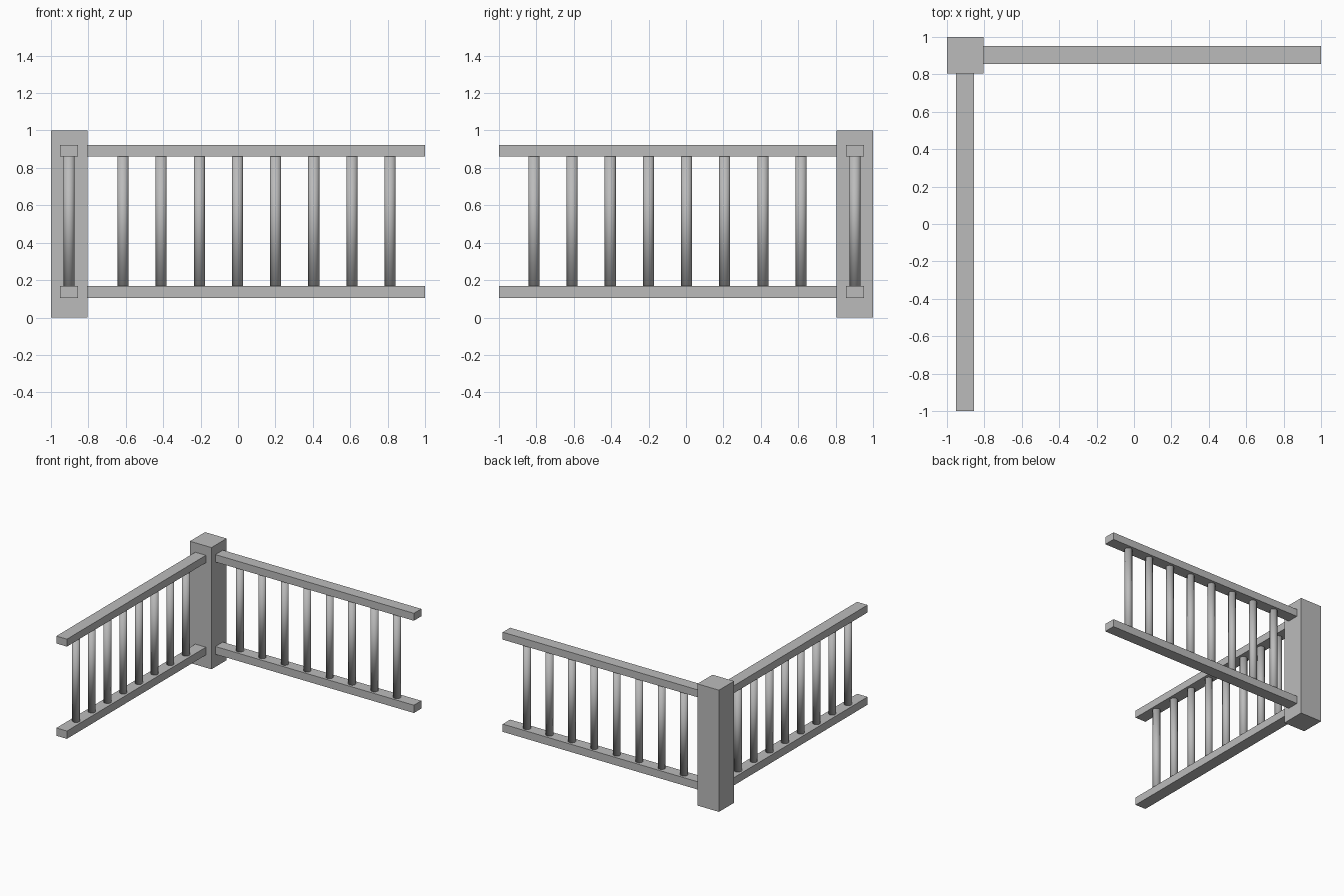
import bpy
from mathutils import Vector

cube = bpy.data.objects.get("Cube")
if cube:
    bpy.data.objects.remove(cube, do_unlink=True)

# Single plain grey material
GREY = (0.5, 0.5, 0.5, 1.0)
grey = bpy.data.materials.new("plain_grey")
grey.use_nodes = True
grey.diffuse_color = GREY
grey.node_tree.nodes["Principled BSDF"].inputs["Base Color"].default_value = GREY

# Shared dimensions
AXIS = 0.903                            # rail centre line, measured from the origin
POST_FACE = 0.804                       # inner face of the corner post
RAIL_HALF = 0.048
LOWER_RAIL = (0.104, 0.168)
UPPER_RAIL = (0.862, 0.923)
BALUSTER_COUNT = 8
BALUSTER_RADIUS = 0.0295
FIRST_BALUSTER, SPACING = -0.615, 0.204


def box(name, low, high):
    low, high = Vector(low), Vector(high)
    bpy.ops.mesh.primitive_cube_add(size=1, location=(low + high) / 2)
    obj = bpy.context.object
    obj.name = name
    obj.scale = high - low
    bpy.ops.object.transform_apply(location=False, rotation=False, scale=True)
    obj.data.materials.append(grey)


def baluster(name, x, y):
    bottom, top = LOWER_RAIL[1], UPPER_RAIL[0]
    bpy.ops.mesh.primitive_cylinder_add(
        vertices=16, radius=BALUSTER_RADIUS, depth=top - bottom,
        location=(x, y, (bottom + top) / 2))
    obj = bpy.context.object
    obj.name = name
    # Fully smooth, caps included, for the soft top-to-bottom shading
    bpy.ops.object.shade_smooth()
    obj.data.materials.append(grey)


# Corner post
box("corner_post", (-1, POST_FACE, 0), (-POST_FACE, 1, 1))

# Rails of both wings, running from the post to the open ends
for level, (z0, z1) in (("lower", LOWER_RAIL), ("upper", UPPER_RAIL)):
    near, far = AXIS - RAIL_HALF, AXIS + RAIL_HALF
    box(f"back_{level}_rail", (-POST_FACE, near, z0), (1, far, z1))
    box(f"side_{level}_rail", (-far, -1, z0), (-near, POST_FACE, z1))

# Balusters, evenly spaced along each wing
for i in range(BALUSTER_COUNT):
    along = FIRST_BALUSTER + i * SPACING
    baluster(f"back_baluster_{i + 1}", along, AXIS)
    baluster(f"side_baluster_{i + 1}", -AXIS, -along)
